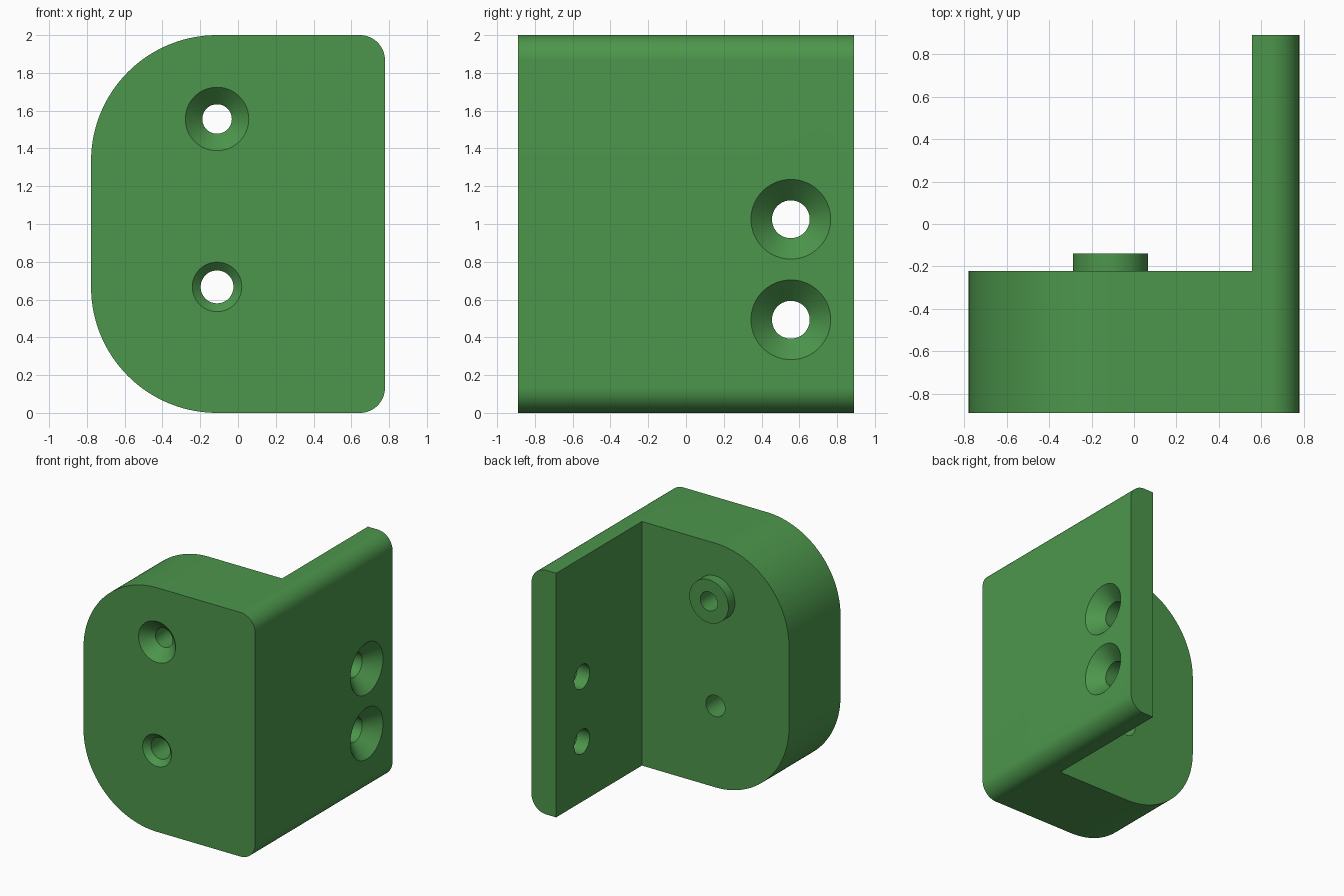
import bpy, bmesh, math
from mathutils import Matrix, Vector

if "Cube" in bpy.data.objects:
    bpy.data.objects.remove(bpy.data.objects["Cube"])

green = bpy.data.materials.new("green plastic")
green.diffuse_color = (0.073, 0.305, 0.072, 1)
green.use_nodes = True
green.node_tree.nodes["Principled BSDF"].inputs["Base Color"].default_value = green.diffuse_color


def make_object(name, bm):
    bmesh.ops.recalc_face_normals(bm, faces=bm.faces)
    me = bpy.data.meshes.new(name)
    bm.to_mesh(me)
    bm.free()
    me.materials.append(green)
    ob = bpy.data.objects.new(name, me)
    bpy.context.collection.objects.link(ob)
    return ob


def turned(name, origin, rot, rings, seg=64):
    """Solid of revolution along local +z; rings are (depth, radius)."""
    bm = bmesh.new()
    loops = [[bm.verts.new((r * math.cos(2 * math.pi * i / seg),
                            r * math.sin(2 * math.pi * i / seg), d))
              for i in range(seg)] for d, r in rings]
    for a, b in zip(loops, loops[1:]):
        for i in range(seg):
            j = (i + 1) % seg
            bm.faces.new((a[i], a[j], b[j], b[i]))
    bm.faces.new(loops[0])
    bm.faces.new(loops[-1])
    bm.transform(Matrix.Translation(Vector(origin)) @ rot)
    return make_object(name, bm)


def combine(target, other, operation):
    m = target.modifiers.new(operation, 'BOOLEAN')
    m.operation, m.object, m.solver = operation, other, 'EXACT'
    bpy.context.view_layer.objects.active = target
    bpy.ops.object.modifier_apply(modifier=m.name)
    bpy.data.objects.remove(other)


# rounded outline: large radius on the left, small on the right
X, Y, BIG, SMALL = 0.778, 0.889, 0.667, 0.133
corners = [(X - SMALL, 2 - SMALL, SMALL, 0, 16), (-X + BIG, 2 - BIG, BIG, 90, 40),
           (-X + BIG, BIG, BIG, 180, 40), (X - SMALL, SMALL, SMALL, 270, 16)]
bm = bmesh.new()
outline = []
for cx, cz, r, start, n in corners:
    for i in range(n + 1):
        a = math.radians(start + 90 * i / n)
        outline.append(bm.verts.new((cx + r * math.cos(a), -Y, cz + r * math.sin(a))))
face = bm.faces.new(outline)
ext = bmesh.ops.extrude_face_region(bm, geom=[face])
bmesh.ops.translate(bm, vec=(0, 2 * Y, 0),
                    verts=[v for v in ext["geom"] if isinstance(v, bmesh.types.BMVert)])
bracket = make_object("corner_bracket", bm)

# remove the back left, leaving a thick block and a side plate
bm = bmesh.new()
bmesh.ops.create_cube(bm, size=2)
bm.transform(Matrix.Translation((0.555 - 1.5, -0.222 + 1.5, 1)) @ Matrix.Diagonal((1.5, 1.5, 1.5, 1)))
combine(bracket, make_object("notch_cutter", bm), 'DIFFERENCE')

to_back = Matrix.Rotation(-math.pi / 2, 4, 'X')    # local z -> +y
to_left = Matrix.Rotation(-math.pi / 2, 4, 'Y')    # local z -> -x

# raised ring on the back of the block
combine(bracket, turned("boss", (-0.111, -0.4, 1.556), to_back,
                        [(0, 0.177), (0.262, 0.177)]), 'UNION')


# countersunk screw holes
def screw_hole(origin, rot, outer, inner, length):
    e = 0.03
    combine(bracket, turned("hole_cutter", origin, rot,
            [(-e, outer + e), (outer - inner, inner), (length, inner)]), 'DIFFERENCE')


screw_hole((-0.111, -Y, 1.556), to_back, 0.168, 0.078, 1.0)
screw_hole((-0.111, -Y, 0.667), to_back, 0.131, 0.087, 1.0)
for z in (0.493, 1.025):
    screw_hole((X, 0.555, z), to_left, 0.211, 0.1, 0.4)

bpy.ops.object.select_all(action='DESELECT')
bracket.select_set(True)
bpy.context.view_layer.objects.active = bracket
bpy.ops.object.shade_smooth_by_angle(angle=math.radians(30))
